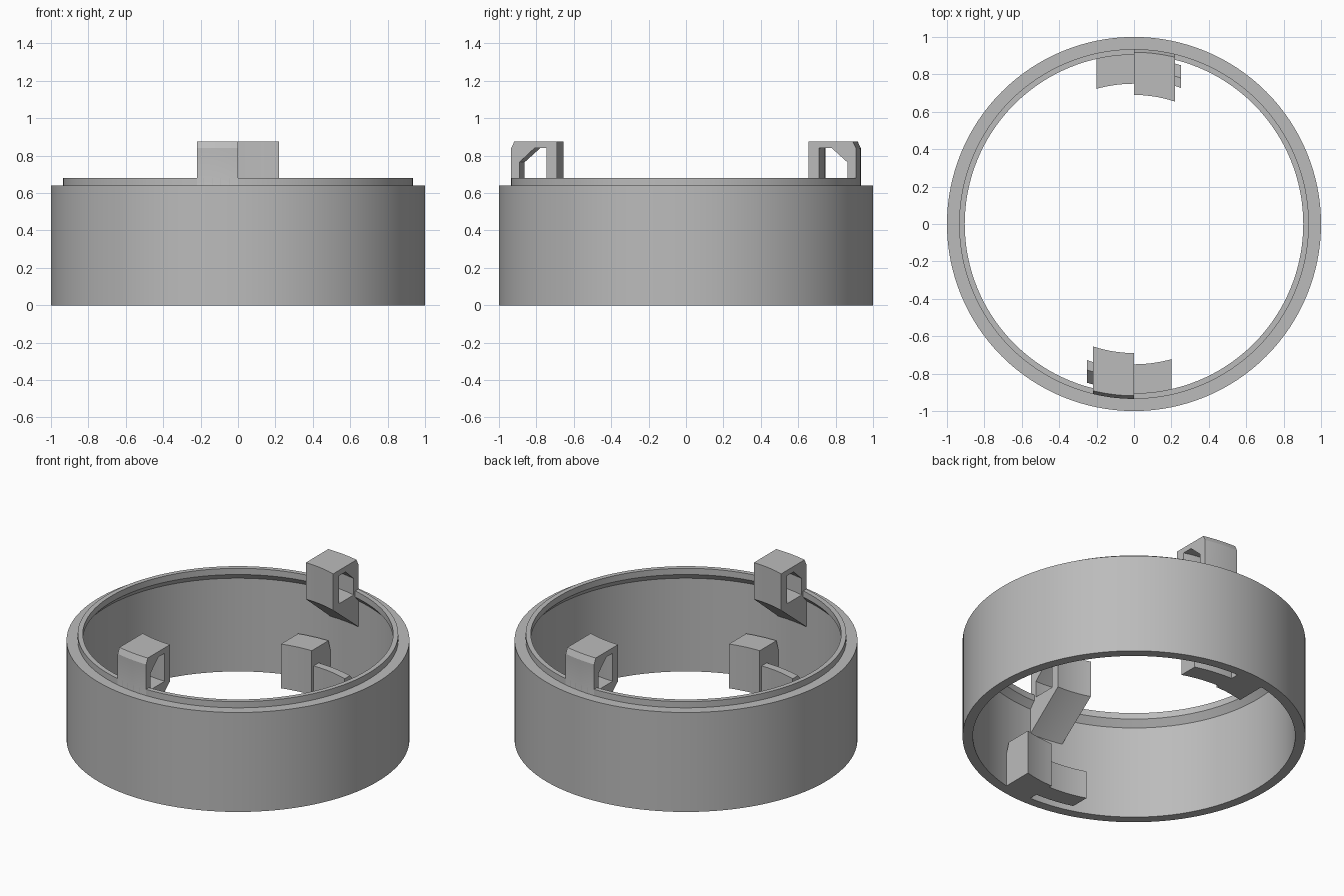
import bpy, bmesh, math

cube = bpy.data.objects.get("Cube")
if cube:
    bpy.data.objects.remove(cube, do_unlink=True)

grey = bpy.data.materials.new("plain_grey")
grey.use_nodes = True
colour = (0.5, 0.5, 0.5, 1)
grey.diffuse_color = colour
grey.node_tree.nodes["Principled BSDF"].inputs["Base Color"].default_value = colour


def finish(name, bm):
    """Turn a bmesh into a grey object, smooth on curves and sharp on corners."""
    bmesh.ops.recalc_face_normals(bm, faces=bm.faces[:])
    mesh = bpy.data.meshes.new(name)
    bm.to_mesh(mesh)
    bm.free()
    mesh.materials.append(grey)
    obj = bpy.data.objects.new(name, mesh)
    bpy.context.collection.objects.link(obj)
    bpy.ops.object.select_all(action="DESELECT")
    obj.select_set(True)
    bpy.context.view_layer.objects.active = obj
    bpy.ops.object.shade_smooth_by_angle(angle=math.radians(25))
    return obj


def bridge(bm, rows, closed):
    """Join successive profile loops with quads."""
    pairs = list(zip(rows, rows[1:]))
    if closed:
        pairs.append((rows[-1], rows[0]))
    for a, b in pairs:
        for i in range(len(a)):
            j = (i + 1) % len(a)
            bm.faces.new((a[i], a[j], b[j], b[i]))


def lathe(name, profile, steps=128):
    bm = bmesh.new()
    rows = []
    for k in range(steps):
        t = math.tau * k / steps
        rows.append([bm.verts.new((r * math.cos(t), r * math.sin(t), z)) for r, z in profile])
    bridge(bm, rows, True)
    return finish(name, bm)


def arc_sweep(name, x0, x1, loops, turn, steps=10):
    """Sweep (radius, z) loops round the ring, with ends cut square across x."""
    bm = bmesh.new()
    ends = []
    for profile in loops:
        rows = []
        for k in range(steps + 1):
            x = x0 + (x1 - x0) * k / steps
            rows.append([bm.verts.new((turn * x, turn * math.sqrt(r * r - x * x), z))
                         for r, z in profile])
        bridge(bm, rows, False)
        ends.append((rows[0], rows[-1]))
    # End caps, leaving any inner loop open
    for side in (0, 1):
        edges = []
        for pair in ends:
            row = pair[side]
            edges += [bm.edges.get((row[i - 1], row[i])) for i in range(len(row))]
        bmesh.ops.triangle_fill(bm, edges=edges, use_beauty=True)
    return finish(name, bm)


# Ring wall with a raised lip and an undercut inside
lathe("ring_wall", [(0.94, 0), (1, 0), (1, 0.64), (0.935, 0.64), (0.935, 0.68),
                    (0.905, 0.68), (0.905, 0.64), (0.94, 0.60)])

# Hollow upper clip: outside loop, then the slot through it
clip_outside = [(0.69, 0.64), (0.945, 0.43), (0.945, 0.60), (0.935, 0.64),
                (0.935, 0.84), (0.918, 0.875), (0.69, 0.875)]
clip_slot = [(0.745, 0.66), (0.89, 0.66), (0.89, 0.765), (0.81, 0.84), (0.745, 0.84)]
# Lower stop block and the tongue that stands out from it
block_shape = [(0.75, 0), (0.945, 0), (0.945, 0.20), (0.92, 0.285), (0.75, 0.285)]
tongue_shape = [(0.77, 0), (0.885, 0), (0.885, 0.11), (0.82, 0.18), (0.77, 0.18)]

for place, turn in (("back", 1), ("front", -1)):
    arc_sweep(place + "_clip", 0, 0.22, [clip_outside, clip_slot], turn)
    arc_sweep(place + "_stop_block", -0.2, 0, [block_shape], turn)
    arc_sweep(place + "_tongue", -0.01, 0.25, [tongue_shape], turn)
